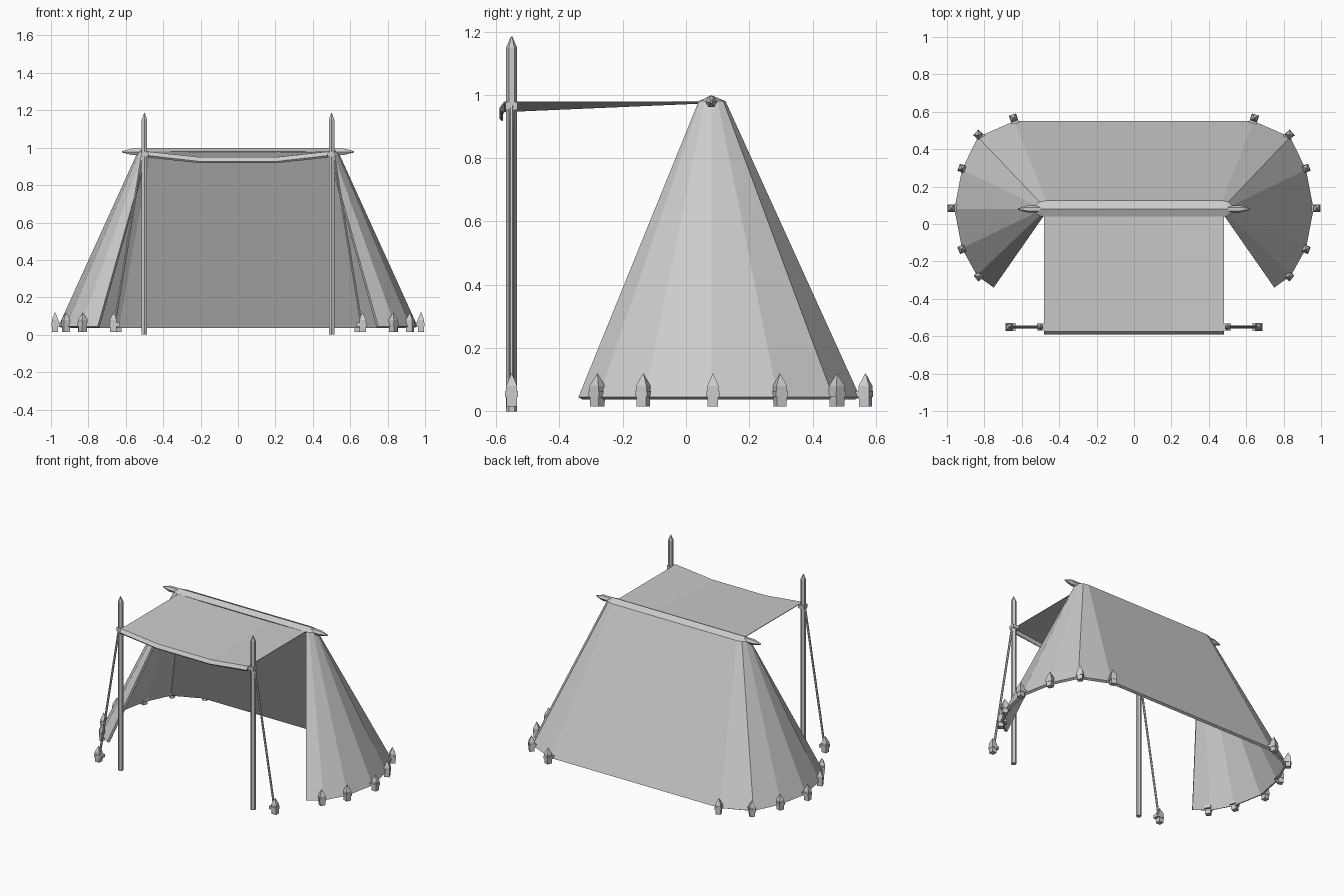
import bpy, math
from mathutils import Vector, Matrix

cube = bpy.data.objects.get("Cube")
if cube:
    bpy.data.objects.remove(cube, do_unlink=True)

grey = bpy.data.materials.new("plain_grey")
grey.use_nodes = True
grey.diffuse_color = (0.6, 0.6, 0.6, 1)
grey.node_tree.nodes["Principled BSDF"].inputs["Base Color"].default_value = (0.6, 0.6, 0.6, 1)


def add_mesh(name, verts, faces, thickness=0):
    mesh = bpy.data.meshes.new(name)
    mesh.from_pydata(verts, [], faces)
    mesh.materials.append(grey)
    obj = bpy.data.objects.new(name, mesh)
    bpy.context.collection.objects.link(obj)
    if thickness:
        mod = obj.modifiers.new("thickness", 'SOLIDIFY')
        mod.thickness = thickness
        mod.offset = -1
    return obj


def add_rod(name, start, end, profile, sides, turn=0.0):
    """Stacked rings along a line; profile holds (distance, radius)."""
    start, end = Vector(start), Vector(end)
    rot = (end - start).to_track_quat('Z', 'Y').to_matrix()
    verts, faces = [], []
    for dist, radius in profile:
        for k in range(sides):
            a = math.tau * k / sides + turn
            verts.append(start + rot @ Vector((radius * math.cos(a), radius * math.sin(a), dist)))
    for r in range(len(profile) - 1):
        for k in range(sides):
            n = (k + 1) % sides
            faces.append((r * sides + k, r * sides + n, (r + 1) * sides + n, (r + 1) * sides + k))
    faces.append(tuple(reversed(range(sides))))
    faces.append(tuple(range(len(verts) - sides, len(verts))))
    return add_mesh(name, verts, faces)


def add_box(name, center, size, angle):
    rot = Matrix.Rotation(angle, 3, 'Z')
    verts = [Vector(center) + rot @ Vector((x * size[0], y * size[1], z * size[2])) / 2
             for z in (-1, 1) for x, y in ((-1, -1), (1, -1), (1, 1), (-1, 1))]
    faces = [(3, 2, 1, 0), (4, 5, 6, 7)] + [(k, (k + 1) % 4, (k + 1) % 4 + 4, k + 4) for k in range(4)]
    return add_mesh(name, verts, faces)


# Tent wall: fan of flat panels from the ground outline up to a small ridge outline
base = [(0.75, -0.34), (0.84, -0.275), (0.92, -0.13), (0.96, 0.08),
        (0.92, 0.29), (0.835, 0.465), (0.64, 0.55)]
top = [(0.485, 0.04), (0.505, 0.045), (0.525, 0.06), (0.535, 0.08),
       (0.525, 0.10), (0.505, 0.118), (0.47, 0.125)]
base += [(-x, y) for x, y in reversed(base)]
top += [(-x, y) for x, y in reversed(top)]
n = len(base)
verts = [(x, y, 0.045) for x, y in base] + [(x, y, 0.98) for x, y in top]
verts += [(0.5, 0.08, 0.999), (-0.5, 0.08, 0.999)]
peak_l, peak_r = 2 * n, 2 * n + 1
faces = []
for i in range(n - 1):
    faces.append((i, i + 1, n + i + 1, n + i))
    if i == n // 2 - 1:
        faces.append((n + i, n + i + 1, peak_r, peak_l))
    else:
        faces.append((n + i, n + i + 1, peak_l if i < n // 2 else peak_r))
faces.append((2 * n - 1, n, peak_l, peak_r))
add_mesh("tent_wall", verts, faces, 0.018)

# Ridge pole with pointed ends
add_rod("ridge_pole", (-0.62, 0.08, 0.978), (0.62, 0.08, 0.978),
        [(0, 0.004), (0.05, 0.019), (1.19, 0.019), (1.24, 0.004)], 6)

# Sagging awning with a hanging front hem
rows = [(0.04, 0.98, 0.004), (-0.575, 0.979, 0.03), (-0.59, 0.958, 0.032), (-0.582, 0.947, 0.03)]
columns = [(-0.48, 0), (-0.2, 1), (0.2, 1), (0.48, 0)]
verts = [(x, y, z - sag * s) for y, z, sag in rows for x, s in columns]
faces = [(r * 4 + c, (r + 1) * 4 + c, (r + 1) * 4 + c + 1, r * 4 + c + 1)
         for r in range(3) for c in range(3)]
add_mesh("awning", verts, faces, 0.004)


# Peg: square pointed stake with a loop reaching back to the cloth
def add_peg(name, x, y, angle):
    add_rod(name, (x, y, 0.015), (x, y, 1),
            [(0, 0.023), (0.065, 0.025), (0.105, 0.001)], 4, angle + math.pi / 4)
    inward = Vector((math.cos(angle), math.sin(angle), 0)) * -0.007
    add_box(name + "_loop", Vector((x, y, 0.055)) + inward, (0.052, 0.041, 0.02), angle)


pegs = [(0.83, -0.28), (0.92, -0.135), (0.978, 0.085), (0.92, 0.297), (0.832, 0.477), (0.644, 0.567)]
angles = [-38, -22, 0, 20, 42, 72]
for side, label in ((1, "left"), (-1, "right")):
    for i, ((x, y), deg) in enumerate(zip(pegs, angles)):
        a = math.radians(deg)
        add_peg(f"{label}_peg_{i + 1}", side * x, y, a if side > 0 else math.pi - a)

    # Awning pole, corner tie, guy rope and its peg
    px = side * 0.5
    add_rod(label + "_awning_pole", (px, -0.551, 0), (px, -0.551, 1),
            [(0, 0.017), (1.15, 0.017), (1.185, 0.002)], 6, math.pi / 6)
    add_box(label + "_corner_tie", (side * 0.495, -0.551, 0.965), (0.045, 0.038, 0.025), 0)
    foot, head = Vector((side * 0.66, -0.551, 0.055)), Vector((side * 0.512, -0.551, 0.965))
    add_rod(label + "_guy_rope", foot, head, [(0, 0.007), ((head - foot).length, 0.007)], 6)
    add_peg(label + "_rope_peg", side * 0.667, -0.551, 0 if side > 0 else math.pi)
